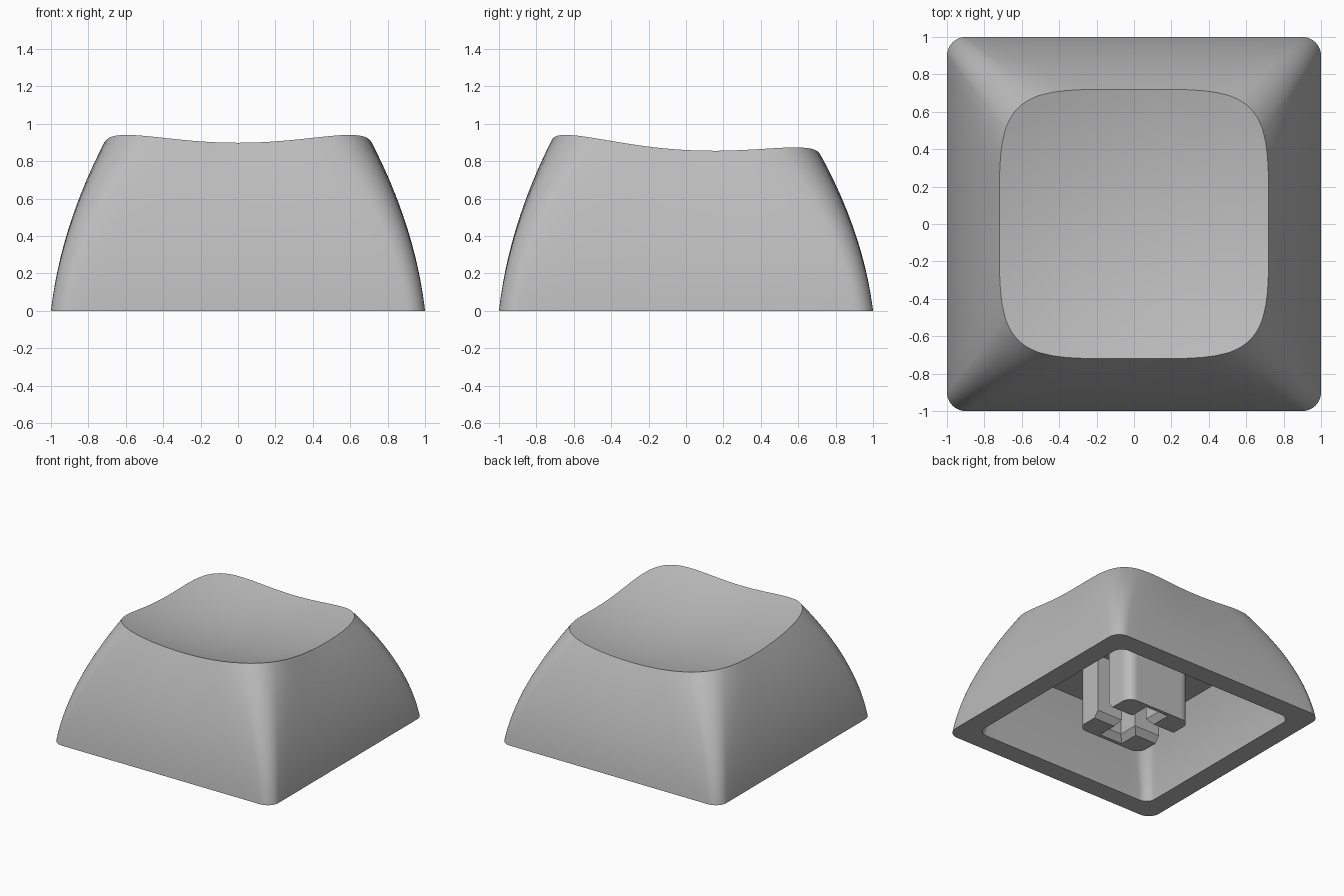
import bpy, bmesh, math
from mathutils import Matrix

SIDE, ARC = 16, 10  # segments per straight side and per rounded corner

old = bpy.data.objects.get("Cube")
if old:
    bpy.data.objects.remove(old, do_unlink=True)

plastic = bpy.data.materials.new("grey_plastic")
plastic.use_nodes = True
grey = (0.5, 0.5, 0.5, 1)
plastic.diffuse_color = grey
plastic.node_tree.nodes["Principled BSDF"].inputs["Base Color"].default_value = grey


def four_sides(quarter):
    """Repeat one side and its corner around the z axis."""
    return [Matrix.Rotation(math.pi / 2 * q, 2) @ Matrix.Identity(2) @ p
            for q in range(4) for p in quarter]


def rounded_square(h, r):
    from mathutils import Vector
    pts = [Vector((h, (h - r) * (2 * i / SIDE - 1))) for i in range(SIDE)]
    for i in range(ARC):
        a = math.pi / 2 * i / ARC
        pts.append(Vector((h - r + r * math.cos(a), h - r + r * math.sin(a))))
    return four_sides(pts)


def bowed_square(h, power):
    from mathutils import Vector
    edge = math.radians(36)
    angles = [edge * (2 * i / SIDE - 1) for i in range(SIDE)]
    angles += [edge + (math.pi / 2 - 2 * edge) * i / ARC for i in range(ARC)]
    pts = []
    for a in angles:
        c, s = math.cos(a), math.sin(a)
        d = h / (abs(c) ** power + abs(s) ** power) ** (1 / power)
        pts.append(Vector((c * d, s * d)))
    return four_sides(pts)


def dish(x, y):
    """Height of the tilted, hollowed top."""
    return 0.763 + 0.186 * (x * x + y * y) - 0.054 * y


def make_object(name, bm):
    bmesh.ops.recalc_face_normals(bm, faces=bm.faces)
    mesh = bpy.data.meshes.new(name)
    bm.to_mesh(mesh)
    bm.free()
    mesh.materials.append(plastic)
    obj = bpy.data.objects.new(name, mesh)
    bpy.context.collection.objects.link(obj)
    return obj


def loft(name, rings):
    """Skin a list of rings and close both ends."""
    bm = bmesh.new()
    rows = [[bm.verts.new(p) for p in ring] for ring in rings]
    for a, b in zip(rows, rows[1:]):
        for i in range(len(a)):
            j = (i + 1) % len(a)
            bm.faces.new((a[i], a[j], b[j], b[i]))
    bm.faces.new(rows[0])
    bm.faces.new(rows[-1])
    return make_object(name, bm)


def smooth(obj):
    bpy.ops.object.select_all(action="DESELECT")
    obj.select_set(True)
    bpy.context.view_layer.objects.active = obj
    bpy.ops.object.shade_smooth_by_angle(angle=math.radians(30))


# Cap shell: hollowed top, bulging walls, flat rim, tapered cavity
base = rounded_square(1, 0.1)
top = bowed_square(0.72, 4.64)
rings = []
for k in range(1, 13):
    f = k / 12
    rings.append([(p.x * f, p.y * f, dish(p.x * f, p.y * f)) for p in top])
for k in range(15, -1, -1):
    t = k / 16
    s = 0.365 * t + 0.635 * t * t
    rings.append([(*b.lerp(p, s), t * dish(p.x, p.y)) for b, p in zip(base, top)])
mouth = rounded_square(0.835, 0.08)
ceiling = rounded_square(0.67, 0.12)
for k in range(9):
    t = k / 8
    s = 0.5 * t + 0.5 * t * t
    rings.append([(*m.lerp(c, s), 0.54 * t) for m, c in zip(mouth, ceiling)])
smooth(loft("cap_shell", rings))

# Stem: rounded post from the rim plane up into the ceiling
post = rounded_square(0.3, 0.08)
stem = loft("stem", [[(p.x, p.y, z) for p in post] for z in (0, 0.56)])

# Cross-shaped socket: open along x, closed along y, with a chamfered mouth
for half_x, half_y in ((0.5, 0.065), (0.065, 0.23)):
    levels = ((0.045, -0.005), (0, 0.05), (0, 0.53))
    cutter = loft("socket_cutter", [
        [(sx * (half_x + g), sy * (half_y + g), z)
         for sx, sy in ((-1, -1), (1, -1), (1, 1), (-1, 1))] for g, z in levels])
    cutter.hide_render = True
    cut = stem.modifiers.new("socket", "BOOLEAN")
    cut.operation = "DIFFERENCE"
    cut.solver = "EXACT"
    cut.object = cutter
    bpy.context.view_layer.objects.active = stem
    bpy.ops.object.modifier_apply(modifier=cut.name)
    bpy.data.objects.remove(cutter, do_unlink=True)
smooth(stem)
